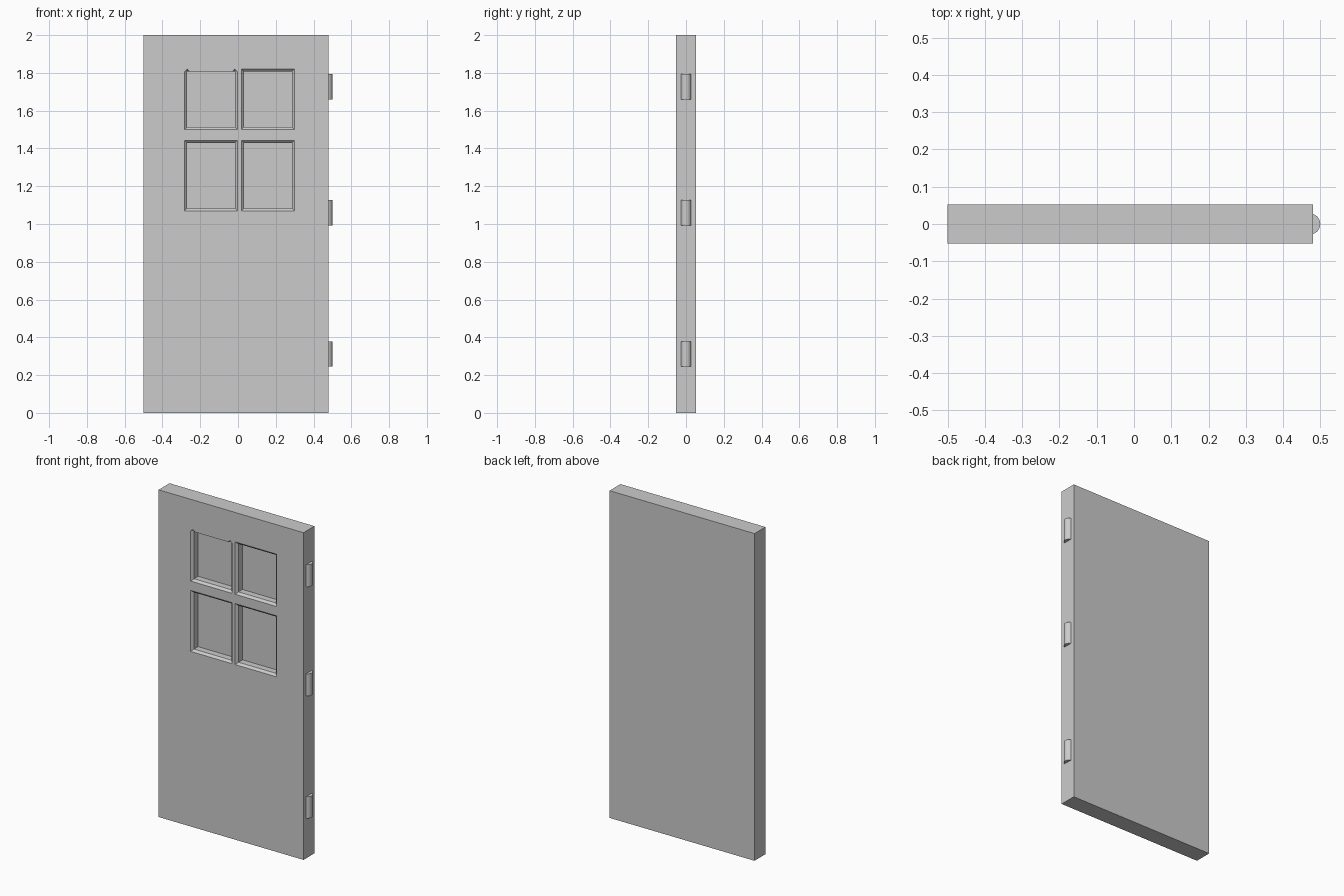
import bpy, bmesh, math

if "Cube" in bpy.data.objects:
    bpy.data.objects.remove(bpy.data.objects["Cube"])

HALF_T = 0.0525      # half thickness of the slab
BEVEL = 0.013        # window moulding width and depth
DEPTH = 0.052        # window recess depth


def loft(name, rings):
    """Closed solid through rings with equal point counts."""
    bm = bmesh.new()
    loops = [[bm.verts.new(p) for p in ring] for ring in rings]
    n = len(loops[0])
    for a, b in zip(loops, loops[1:]):
        for i in range(n):
            j = (i + 1) % n
            bm.faces.new((a[i], a[j], b[j], b[i]))
    bm.faces.new(loops[0])
    bm.faces.new(loops[-1])
    bmesh.ops.recalc_face_normals(bm, faces=bm.faces)
    me = bpy.data.meshes.new(name)
    bm.to_mesh(me)
    bm.free()
    ob = bpy.data.objects.new(name, me)
    bpy.context.collection.objects.link(ob)
    return ob


def rect(x0, x1, z0, z1, y):
    return [(x0, y, z0), (x1, y, z0), (x1, y, z1), (x0, y, z1)]


def carve(target, cutter):
    """Subtract the cutter and remove it."""
    mod = target.modifiers.new("carve", 'BOOLEAN')
    mod.operation = 'DIFFERENCE'
    mod.solver = 'EXACT'
    mod.object = cutter
    bpy.context.view_layer.objects.active = target
    bpy.ops.object.modifier_apply(modifier=mod.name)
    bpy.data.objects.remove(cutter)


# Door slab
door = loft("door_slab", [rect(-0.5, 0.48, 0, 2, -HALF_T),
                          rect(-0.5, 0.48, 0, 2, HALF_T)])

# Four recessed windows with a sloped moulding; the upper left has no top slope
front = -HALF_T
for x0, x1 in ((-0.283, -0.003), (0.018, 0.298)):
    for z0, z1 in ((1.07, 1.443), (1.50, 1.82)):
        plain_top = x0 < 0 and z0 > 1.3
        inner = (x0 + BEVEL, x1 - BEVEL, z0 + BEVEL, z1 - BEVEL)
        outer = (x0, x1, z0, inner[3] if plain_top else z1)
        carve(door, loft("window_cutter", [
            rect(*outer, front - 0.02),
            rect(*outer, front),
            rect(*inner, front + BEVEL),
            rect(*inner, front + DEPTH)]))
        if plain_top:
            # Small corner notches left where the side slopes end
            for s, x in ((1, x0), (-1, x1)):
                tri = [(x, z1 - BEVEL - 0.001), (x + s * 0.03, z1 - BEVEL - 0.001),
                       (x + s * 0.014, z1)]
                tip = x + s * 0.015
                back = [(tip + (px - tip) * 0.1, z1 - BEVEL - 0.001 + (pz - z1 + BEVEL + 0.001) * 0.1)
                        for px, pz in tri]
                carve(door, loft("notch_cutter", [
                    [(px, front - 0.02, pz) for px, pz in tri],
                    [(px, front, pz) for px, pz in tri],
                    [(px, front + BEVEL, pz) for px, pz in back]]))

# Three rounded hinge barrels on the right edge
R, CX = 0.028, 0.472
reach = math.acos((0.478 - CX) / R)
arc = [-reach + 2 * reach * i / 14 for i in range(15)]
for name, z0, z1 in (("hinge_bottom", 0.245, 0.377),
                     ("hinge_middle", 0.993, 1.128),
                     ("hinge_top", 1.66, 1.795)):
    hinge = loft(name, [[(CX + R * math.cos(a), R * math.sin(a), z) for a in arc]
                        for z in (z0, z1)])
    bpy.ops.object.select_all(action='DESELECT')
    hinge.select_set(True)
    bpy.context.view_layer.objects.active = hinge
    bpy.ops.object.shade_smooth_by_angle(angle=math.radians(30))
